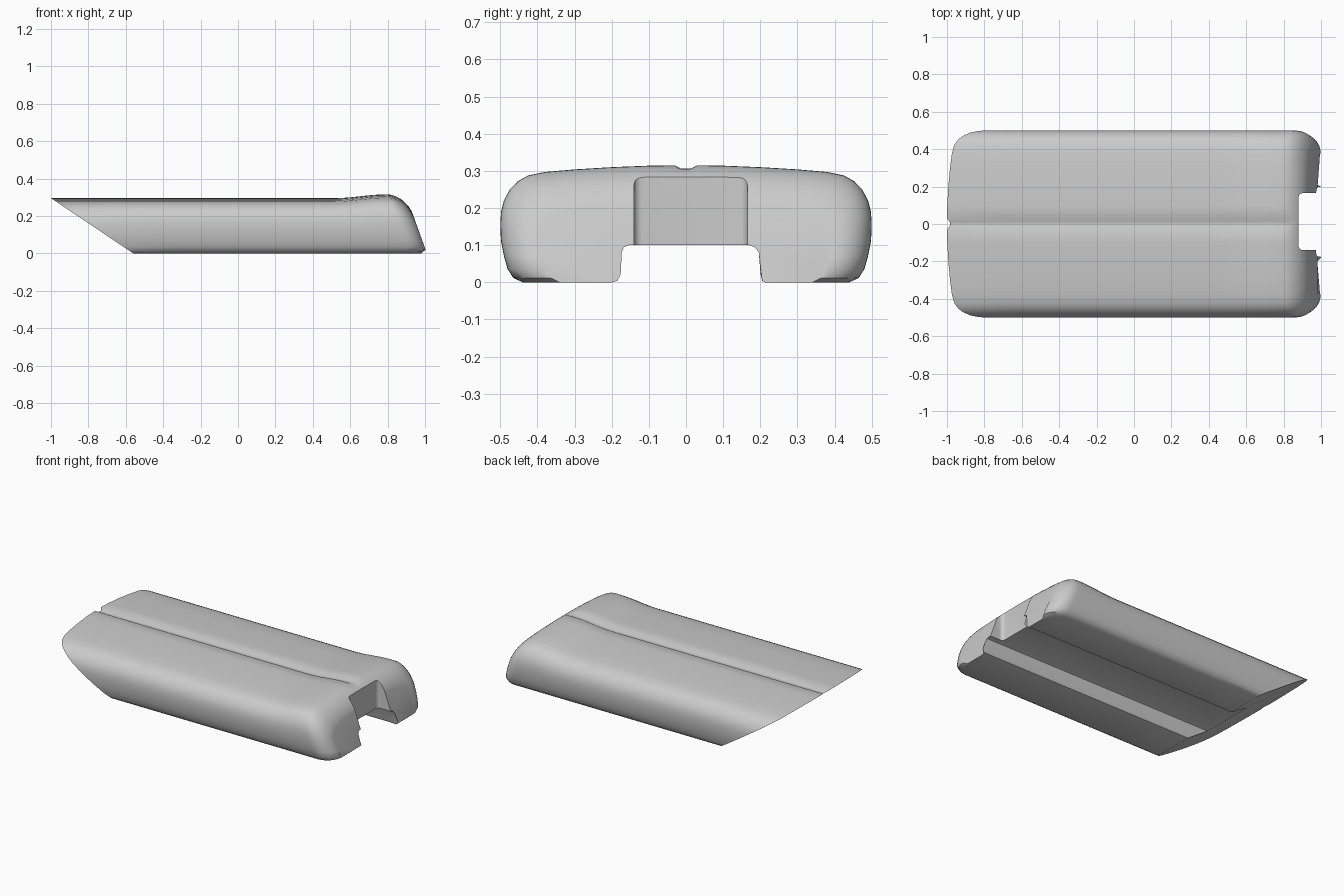
import bpy, bmesh, math

if "Cube" in bpy.data.objects:
    bpy.data.objects.remove(bpy.data.objects["Cube"])

R = 0.10  # rounding of the right-hand end


def clamp(v):
    return max(0.0, min(1.0, v))


def smooth(a, b, v):
    t = clamp((v - a) / (b - a))
    return t * t * (3 - 2 * t)


# cross-section (y, z): outer half is mirrored, the underside channel is not
OUTER = [(.44, 0), (.465, .012), (.48, .035), (.49, .07), (.498, .11), (.5, .15),
         (.498, .18), (.49, .208), (.475, .233), (.453, .254), (.425, .268),
         (.38, .277), (.3, .284), (.2, .29), (.1, .294), (.03, .295), (.012, .285)]
CHANNEL = [(-.20, 0), (-.185, .004), (-.176, .02), (-.173, .08), (-.168, .094), (-.155, .1),
           (.17, .1), (.186, .094), (.196, .08), (.202, .02), (.21, .004), (.225, 0)]
PROFILE = OUTER + [(-y, z) for y, z in reversed(OUTER)] + CHANNEL


def left(z):
    return -.56 - .44 / .295 * z


def right(z):
    return 1.01 - .36 * z - 1.5 * max(0, .02 - z)


def ring(u, angle):
    """One section; angle 0..90 degrees turns it through the end rounding."""
    inset, back = R * (1 - math.cos(angle)), R * (1 - math.sin(angle))
    pts = []
    for y, z in PROFILE:
        wy, wz = clamp((abs(y) - .2) / .2), clamp((z - .1) / .17)
        if abs(y) < .02 and z > .2:      # centre groove fades out at the end
            z += .01 * clamp(angle / .7)
        x = left(z) + (right(z) - back - left(z)) * u
        z2 = z + wz * (.02 * smooth(.52, .79, x) - inset)
        y2 = y - math.copysign(inset * wy, y)
        pts.append((left(z) + (right(z2) - back - left(z)) * u, y2, z2))
    return pts


# main body, lofted from the slanted left end to the rounded right end
rings = [ring(u, 0) for u in
         (0, .2, .4, .6, .7, .76, .8, .83, .86, .89, .92, .95, .975, 1)]
rings += [ring(1, math.radians(a)) for a in range(9, 91, 9)]
bm = bmesh.new()
loops = [[bm.verts.new(p) for p in r] for r in rings]
n = len(PROFILE)
for a, b in zip(loops, loops[1:]):
    for i in range(n):
        j = (i + 1) % n
        bm.faces.new((a[i], a[j], b[j], b[i]))
bm.faces.new(loops[0])
bm.faces.new(loops[-1])
bmesh.ops.recalc_face_normals(bm, faces=bm.faces)
mesh = bpy.data.meshes.new("body")
bm.to_mesh(mesh)
bm.free()
body = bpy.data.objects.new("body", mesh)
bpy.context.collection.objects.link(body)

# notch cut into the right end, with rounded inner corners
bpy.ops.mesh.primitive_cube_add(size=1, location=(1.08, .0125, .275))
cutter = bpy.context.object
cutter.name = "notch_cutter"
cutter.scale = (.4, .305, .45)
bpy.ops.object.transform_apply(location=False, rotation=False, scale=True)
bm = bmesh.new()
bm.from_mesh(cutter.data)
upright = [e for e in bm.edges if abs(e.verts[0].co.z - e.verts[1].co.z) > .1]
bmesh.ops.bevel(bm, geom=upright, offset=.022, segments=4, profile=.5, affect='EDGES')
bm.to_mesh(cutter.data)
bm.free()
cutter.hide_render = True

bpy.ops.object.select_all(action='DESELECT')
body.select_set(True)
bpy.context.view_layer.objects.active = body
mod = body.modifiers.new("notch", 'BOOLEAN')
mod.operation = 'DIFFERENCE'
mod.solver = 'EXACT'
mod.object = cutter
bpy.ops.object.modifier_apply(modifier=mod.name)
bpy.data.objects.remove(cutter)
bpy.ops.object.shade_smooth_by_angle(angle=math.radians(35))
